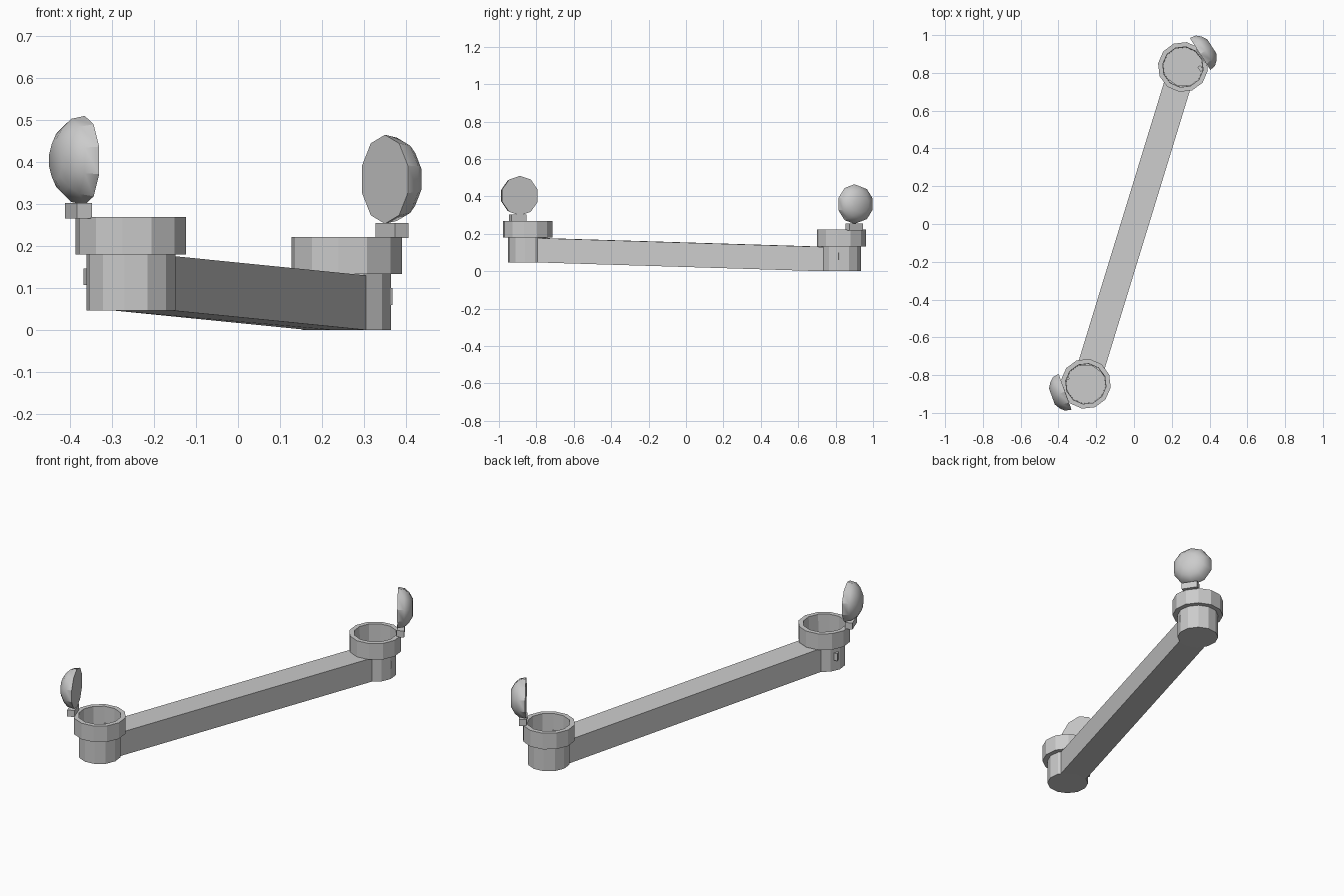
import bpy, bmesh, math
from mathutils import Vector, Matrix

if "Cube" in bpy.data.objects:
    bpy.data.objects.remove(bpy.data.objects["Cube"])


def make_object(name, bm):
    bmesh.ops.recalc_face_normals(bm, faces=bm.faces)
    mesh = bpy.data.meshes.new(name)
    bm.to_mesh(mesh)
    bm.free()
    obj = bpy.data.objects.new(name, mesh)
    bpy.context.collection.objects.link(obj)
    return obj


def lathe(name, profile, sides, matrix, phase=0.0):
    """Spin (radius, height) points round local z; the ends are capped."""
    bm = bmesh.new()
    rings = []
    for r, h in profile:
        rings.append([bm.verts.new((r * math.cos(phase + math.tau * i / sides),
                                    r * math.sin(phase + math.tau * i / sides), h))
                      for i in range(sides)])
    for a, b in zip(rings, rings[1:]):
        for i in range(sides):
            j = (i + 1) % sides
            bm.faces.new((a[i], a[j], b[j], b[i]))
    bm.faces.new(rings[0])
    bm.faces.new(rings[-1])
    bm.transform(matrix)
    return make_object(name, bm)


def box(name, center, size, angle):
    bm = bmesh.new()
    bmesh.ops.create_cube(bm, size=1, matrix=Matrix.Translation(center)
                          @ Matrix.Rotation(angle, 4, 'Z') @ Matrix.Diagonal((*size, 1)))
    return make_object(name, bm)


def smooth(obj, degrees):
    bpy.ops.object.select_all(action='DESELECT')
    obj.select_set(True)
    bpy.context.view_layer.objects.active = obj
    bpy.ops.object.shade_smooth_by_angle(angle=math.radians(degrees))


# name, cup centre, height of collar, lid centre, lid outward direction, stem, tab
ends = [
    ("front", Vector((-0.255, -0.846, 0.047)), Vector((-0.365, -0.888, 0.404)),
     Vector((-0.94, -0.34, 0)), Vector((-0.38, -0.90, 0.284)), Vector((-0.354, -0.81, 0.127))),
    ("back", Vector((0.259, 0.831, 0.0)), Vector((0.35, 0.90, 0.359)),
     Vector((0.84, 0.54, 0)), Vector((0.367, 0.90, 0.237)), Vector((0.352, 0.823, 0.08))),
]

for name, cup, lid, out, stem, tab in ends:
    # Hollow cup with a wider collar
    lathe(name + "_cup", [(0.107, 0), (0.107, 0.133), (0.133, 0.133), (0.133, 0.222),
                          (0.108, 0.222), (0.105, 0.004)],
          12, Matrix.Translation(cup), math.radians(21.5))
    # Upright domed lid, flat side toward the cup
    up = Vector((0, 0, 1))
    turn = out.normalized().to_track_quat('Z', 'Y').to_matrix().to_4x4()
    dome = lathe(name + "_lid", [(0.106, 0), (0.099, 0.034), (0.078, 0.056), (0.047, 0.074)],
                 10, Matrix.Translation(lid) @ turn, math.radians(18))
    smooth(dome, 35)
    # Hinge stem and small latch tab through the cup wall
    angle = math.atan2(out.y, out.x)
    box(name + "_hinge", stem, (0.038, 0.085, 0.036), angle)
    box(name + "_tab", tab, (0.018, 0.03, 0.04), angle)

# Sloping bar whose ends follow the cup walls
a, b = ends[0][1], ends[1][1]
d = Vector((b.x - a.x, b.y - a.y, 0)).normalized()
side = Vector((-d.y, d.x, 0)) * 0.072
outline = [a + d * 0.077 + side, a + d * 0.102, a + d * 0.077 - side,
           b - d * 0.077 - side, b - d * 0.102, b - d * 0.077 + side]
bm = bmesh.new()
low = [bm.verts.new(p) for p in outline]
high = [bm.verts.new(p + Vector((0, 0, 0.13))) for p in outline]
for ring in (low, high):
    bm.faces.new((ring[0], ring[1], ring[4], ring[5]))
    bm.faces.new((ring[1], ring[2], ring[3], ring[4]))
for i in range(6):
    j = (i + 1) % 6
    bm.faces.new((low[i], low[j], high[j], high[i]))
make_object("connecting_bar", bm)
